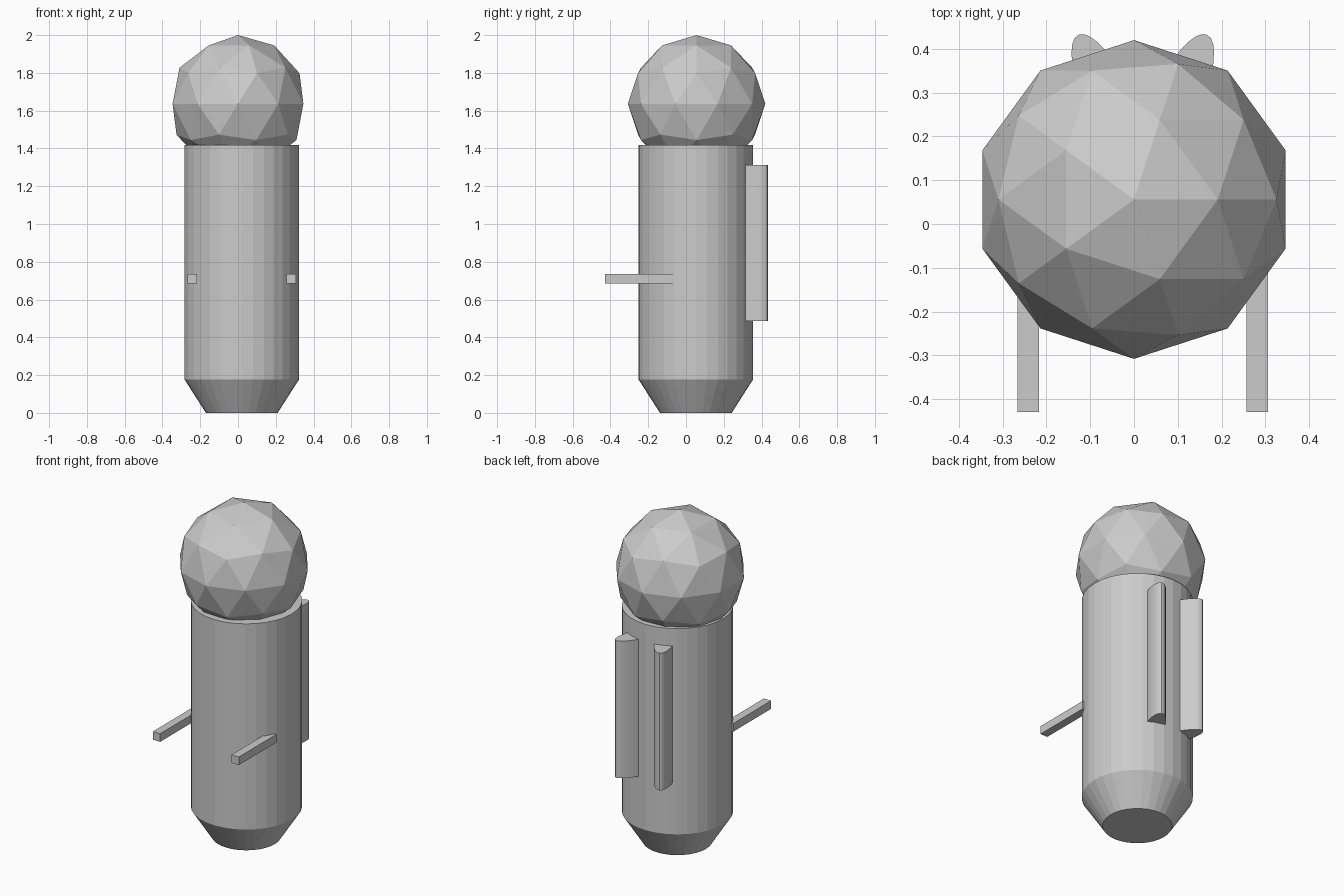
import bpy
import bmesh
from math import radians
from mathutils import Matrix, Vector

if "Cube" in bpy.data.objects:
    bpy.data.objects.remove(bpy.data.objects["Cube"])

AXIS_X, AXIS_Y = 0.02, 0.052   # vertical axis of the body


def finish(name, bm, location=(0, 0, 0), rot_z=0.0):
    bmesh.ops.recalc_face_normals(bm, faces=bm.faces)
    mesh = bpy.data.meshes.new(name)
    bm.to_mesh(mesh)
    bm.free()
    obj = bpy.data.objects.new(name, mesh)
    obj.location = location
    obj.rotation_euler.z = rot_z
    bpy.context.collection.objects.link(obj)
    return obj


# Body: straight cylinder whose lower end tapers to a smaller flat base
bm = bmesh.new()
bmesh.ops.create_cone(bm, cap_ends=True, segments=32, radius1=0.19, radius2=0.304,
                      depth=0.178, matrix=Matrix.Translation((0, 0, 0.089)))
top = [f for f in bm.faces if f.normal.z > 0.9]
extruded = bmesh.ops.extrude_face_region(bm, geom=top)
bmesh.ops.delete(bm, geom=top, context='FACES')
top_verts = [g for g in extruded["geom"] if isinstance(g, bmesh.types.BMVert)]
bmesh.ops.translate(bm, verts=top_verts, vec=Vector((0, 0, 1.417 - 0.178)))
finish("body", bm, (AXIS_X, AXIS_Y, 0))

# Head: faceted ball sunk into the top of the body
bm = bmesh.new()
bmesh.ops.create_icosphere(bm, subdivisions=2, radius=0.364)
finish("head", bm, (0, 0.056, 1.636))

for side, label in ((-1, "left"), (1, "right")):
    # Arm: thin square bar reaching forward
    bm = bmesh.new()
    bmesh.ops.create_cube(bm, size=1, matrix=Matrix.Diagonal((0.049, 0.36, 0.049, 1)))
    finish(f"{label}_arm", bm, (AXIS_X + side * 0.262, -0.25, 0.71))

    # Wing: flattened upright cylinder splayed out of the back
    bm = bmesh.new()
    bmesh.ops.create_cone(bm, cap_ends=True, segments=32, radius1=1, radius2=1, depth=1,
                          matrix=Matrix.Diagonal((0.057, 0.185, 0.826, 1)))
    finish(f"{label}_wing", bm, (AXIS_X + side * 0.07, 0.264, 0.899), -side * radians(24.6))
